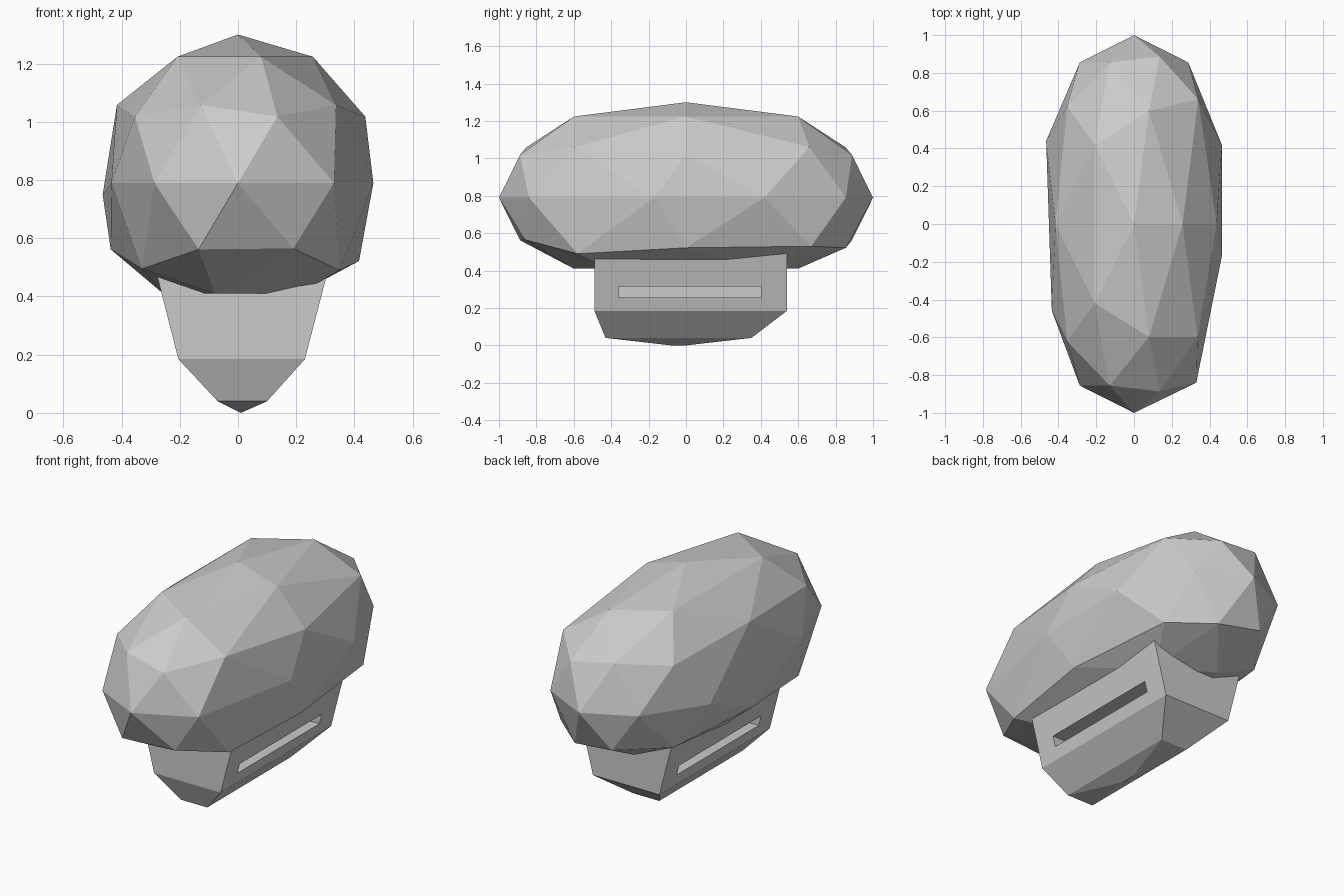
import bpy, bmesh, math
from mathutils import Vector

cube = bpy.data.objects.get("Cube")
if cube:
    bpy.data.objects.remove(cube, do_unlink=True)

grey = bpy.data.materials.new("plain_grey")
grey.use_nodes = True
colour = (0.6, 0.6, 0.6, 1)
grey.diffuse_color = colour
grey.node_tree.nodes["Principled BSDF"].inputs["Base Color"].default_value = colour


def add_object(name, bm):
    bmesh.ops.recalc_face_normals(bm, faces=bm.faces)
    mesh = bpy.data.meshes.new(name)
    bm.to_mesh(mesh)
    bm.free()
    mesh.materials.append(grey)
    obj = bpy.data.objects.new(name, mesh)
    bpy.context.collection.objects.link(obj)
    return obj


# Faceted hull: stretched icosphere with blunt ends and a flattened belly
CENTRE = 0.79
bm = bmesh.new()
bmesh.ops.create_icosphere(bm, subdivisions=2, radius=1)
for v in bm.verts:
    x, y, z = v.co
    long_y = math.copysign(abs(y) ** 0.74, y) if abs(y) > 0.01 else 0
    belly = z < -0.8
    v.co = (x * 0.489, long_y, 0.41 if belly else CENTRE + z * 0.51)

# Small irregularities of individual hull corners: near point -> new point
nudges = [
    ((0.465, -0.42, 0.79), (0.465, -0.17, 0.79)),
    ((-0.465, 0.42, 0.79), (-0.465, 0.44, 0.75)),
    ((-0.465, -0.42, 0.79), (-0.435, -0.46, 0.79)),
    ((0.29, -0.85, 0.79), (0.33, -0.84, 0.79)),
    ((0.34, 0.6, 1.06), (0.34, 0.66, 1.06)),
    ((0.13, -0.85, 0.52), (0.19, -0.86, 0.565)),
    ((0.35, -0.62, 0.56), (0.35, -0.58, 0.49)),
    ((0.35, 0.62, 0.56), (0.35, 0.67, 0.53)),
    ((-0.34, -0.6, 0.52), (-0.33, -0.58, 0.495)),
]
for near, target in nudges:
    corner = min(bm.verts, key=lambda v: (v.co - Vector(near)).length)
    corner.co = target
add_object("hull", bm)

# Gondola: stacked rectangular sections narrowing to a short keel
sections = [  # x min, x max, y min, y max, z
    (-0.298, 0.325, -0.49, 0.54, 0.55),
    (-0.205, 0.23, -0.49, 0.54, 0.185),
    (-0.07, 0.10, -0.43, 0.35, 0.04),
    (0.01, 0.01, -0.08, 0.0, 0.0),
]
bm = bmesh.new()
rings = []
for x0, x1, y0, y1, z in sections:
    corners = [(x0, y0), (x1, y0), (x1, y1), (x0, y1)]
    rings.append([bm.verts.new((x, y, z)) for x, y in corners])
for upper, lower in zip(rings, rings[1:]):
    for i in range(4):
        j = (i + 1) % 4
        bm.faces.new((upper[i], lower[i], lower[j], upper[j]))
bm.faces.new(rings[0])
bm.faces.new(rings[-1])
bmesh.ops.remove_doubles(bm, verts=bm.verts, dist=0.001)
gondola = add_object("gondola", bm)

# Long window slots recessed into both gondola sides
for side in (-1, 1):
    bm = bmesh.new()
    bmesh.ops.create_cube(bm, size=1)
    for v in bm.verts:
        v.co = (side * 0.25 + v.co.x * 0.26, 0.022 + v.co.y * 0.765, 0.285 + v.co.z * 0.06)
    cutter = add_object("slot_cutter", bm)
    cutter.hide_render = True
    cut = gondola.modifiers.new("slot", "BOOLEAN")
    cut.operation = "DIFFERENCE"
    cut.solver = "EXACT"
    cut.object = cutter
    bpy.context.view_layer.objects.active = gondola
    bpy.ops.object.modifier_apply(modifier=cut.name)
    bpy.data.objects.remove(cutter, do_unlink=True)
